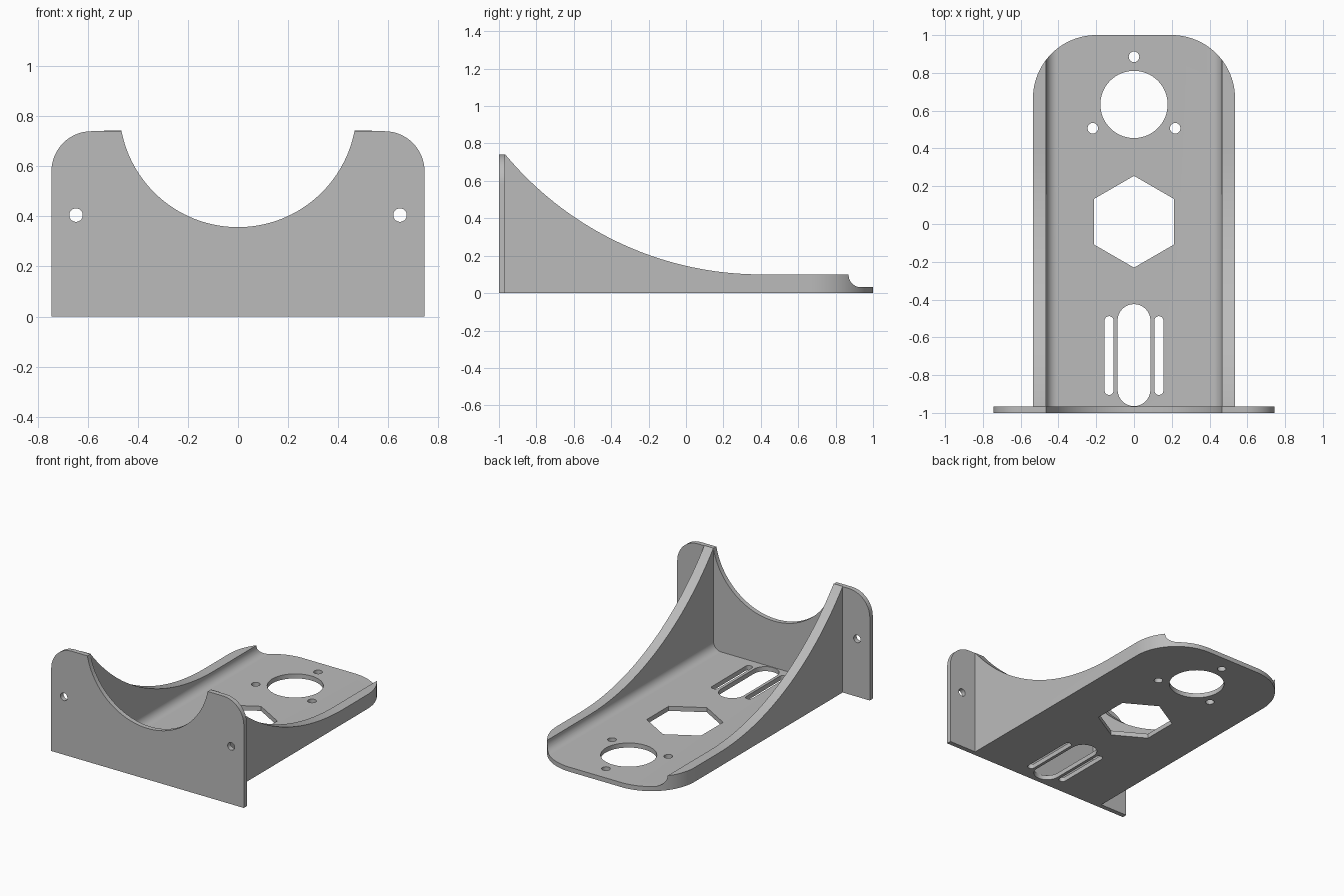
import bpy, bmesh
from math import sin, cos, pi, radians, sqrt, asin

if "Cube" in bpy.data.objects:
    bpy.data.objects.remove(bpy.data.objects["Cube"], do_unlink=True)

grey = bpy.data.materials.new("plain grey")
grey.use_nodes = True
colour = (0.5, 0.5, 0.5, 1)
grey.diffuse_color = colour
grey.node_tree.nodes["Principled BSDF"].inputs["Base Color"].default_value = colour


def arc(cx, cy, r, start, end, n=16):
    """Points on an arc, angles in degrees."""
    steps = [radians(start + (end - start) * i / n) for i in range(n + 1)]
    return [(cx + r * cos(a), cy + r * sin(a)) for a in steps]


def circle(cx, cy, r, n=48, start=0):
    return arc(cx, cy, r, start, start + 360, n)[:-1]


def slot(cx, low, high, r):
    """Round-ended slot along the second axis."""
    return arc(cx, high - r, r, 0, 180) + arc(cx, low + r, r, 180, 360)


def mirrored(half):
    """Close a right-hand half outline with its mirror image."""
    return half + [(-a, b) for a, b in reversed(half)]


def prism(name, points, axis, low, high):
    """Extrude a flat outline along the given axis."""
    place = {"x": lambda a, b, d: (d, a, b),
             "y": lambda a, b, d: (a, d, b),
             "z": lambda a, b, d: (a, b, d)}[axis]
    bm = bmesh.new()
    ends = [[bm.verts.new(place(a, b, d)) for a, b in points] for d in (low, high)]
    for ring in ends:
        bm.faces.new(ring)
    n = len(points)
    for i in range(n):
        j = (i + 1) % n
        bm.faces.new((ends[0][i], ends[0][j], ends[1][j], ends[1][i]))
    bmesh.ops.recalc_face_normals(bm, faces=bm.faces)
    mesh = bpy.data.meshes.new(name)
    bm.to_mesh(mesh)
    bm.free()
    mesh.materials.append(grey)
    obj = bpy.data.objects.new(name, mesh)
    bpy.context.collection.objects.link(obj)
    return obj


def combine(obj, cutter, operation="DIFFERENCE"):
    """Apply a boolean and discard the cutter."""
    cutter.hide_render = True
    bpy.context.view_layer.objects.active = obj
    mod = obj.modifiers.new("cut", "BOOLEAN")
    mod.operation, mod.solver, mod.object = operation, "EXACT", cutter
    bpy.ops.object.modifier_apply(modifier=mod.name)
    bpy.data.objects.remove(cutter, do_unlink=True)


def smooth(obj):
    bpy.ops.object.select_all(action="DESELECT")
    obj.select_set(True)
    bpy.context.view_layer.objects.active = obj
    bpy.ops.object.shade_smooth_by_angle(angle=radians(25))


width, inner, floor, height = 0.535, 0.465, 0.032, 0.74
front, back, fillet, corner = -0.967, 1.0, 0.06, 0.335

# Channel: U section with filleted inner corners
section = mirrored([(0.8, -0.2), (0.8, 1.2), (inner, 1.2)]
                   + arc(inner - fillet, floor + fillet, fillet, 0, -90))
channel = prism("base_channel", section, "y", -1.3, 1.3)

# Trim to the rounded plan
plan = mirrored([(width, front)] + arc(width - corner, back - corner, corner, 0, 90, 24))
combine(channel, prism("plan_trim", plan, "z", -0.5, 1.5), "INTERSECT")

# Trim to the sweeping side profile
sweep_y, lip, radius = 0.4, 0.1, 1.776
reach = -90 - asin(1.42 / radius) * 180 / pi
side = [(1.2, 0), (1.2, lip)] + arc(sweep_y, lip + radius, radius, -90, reach, 40)
side.append((side[-1][0], 0))
combine(channel, prism("side_trim", side, "x", -1, 1), "INTERSECT")

# Floor openings: round port with screw holes, hexagon, three slots
openings = [circle(0, 0.633, 0.178, 64), circle(0, 0.012, 0.243, 6, 90),
            slot(0, -0.964, -0.424, 0.087)]
openings += [circle(x, y, 0.028, 24) for x, y in ((0, 0.885), (-0.218, 0.507), (0.218, 0.507))]
openings += [slot(s * 0.132, -0.905, -0.488, 0.024) for s in (-1, 1)]
for outline in openings:
    combine(channel, prism("opening", outline, "z", -0.1, 0.3))
smooth(channel)

# Front plate: rounded shoulders and a scooped top
half_plate, shoulder, scoop = 0.745, 0.16, 0.474
scoop_z = 0.357 + scoop
tip = -asin((scoop_z - height) / scoop) * 180 / pi
outline = mirrored([(half_plate, 0)]
                   + arc(half_plate - shoulder, height - shoulder, shoulder, 0, 90)
                   + arc(0, scoop_z, scoop, tip, -90, 32)[:-1])
plate = prism("front_plate", outline, "y", -1, front)
for s in (-1, 1):
    combine(plate, prism("screw_hole", circle(s * 0.647, 0.405, 0.027, 24), "y", -1.1, -0.9))
smooth(plate)
